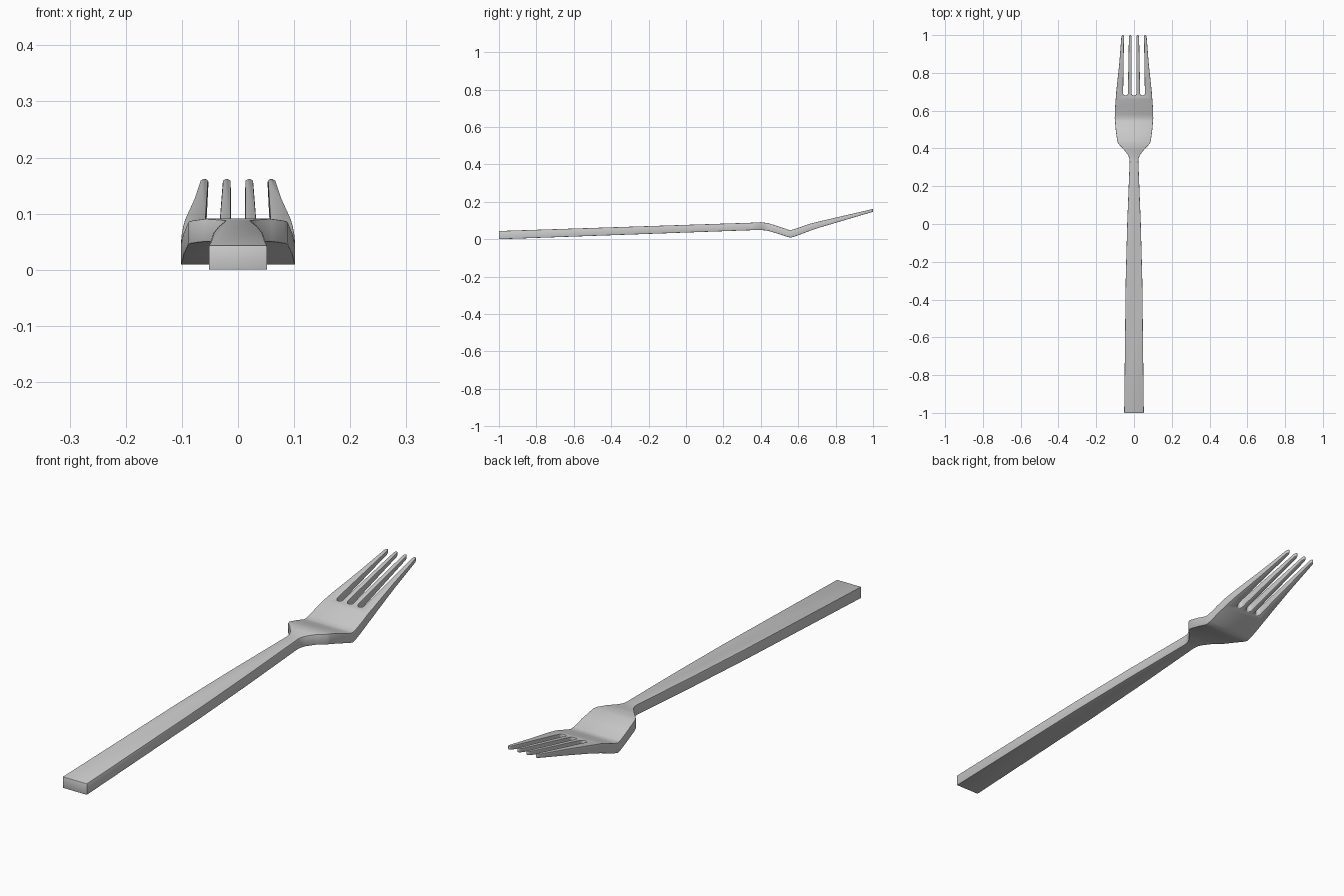
import bpy, bmesh, math

if "Cube" in bpy.data.objects:
    bpy.data.objects.remove(bpy.data.objects["Cube"])

# Side profile: y, underside z, upper z
PROFILE = [(-1, 0.003, 0.047), (0.34, 0.051, 0.091), (0.40, 0.053, 0.094),
           (0.44, 0.048, 0.089), (0.50, 0.030, 0.070), (0.545, 0.015, 0.054),
           (0.56, 0.012, 0.052), (0.58, 0.017, 0.057), (0.66, 0.047, 0.085),
           (0.72, 0.067, 0.100), (1.0, 0.150, 0.165)]

# Right half of the plan outline, from handle end to outer tine tip
SIDE = [(0.052, -1), (0.044, -0.3), (0.036, 0), (0.023, 0.33), (0.025, 0.35),
        (0.033, 0.367), (0.055, 0.395), (0.083, 0.425), (0.089, 0.44),
        (0.097, 0.50), (0.102, 0.56), (0.100, 0.62), (0.094, 0.70),
        (0.078, 0.85), (0.067, 0.99), (0.063, 1.0)]


def level(y, k):
    """Height of the underside (k=1) or upper face (k=2) at y."""
    for a, b in zip(PROFILE, PROFILE[1:]):
        if y <= b[0] + 1e-6:
            t = (y - a[0]) / (b[0] - a[0])
            return a[k] + t * (b[k] - a[k])
    return PROFILE[-1][k]


def slot(tip_r, tip_l, root_c, root_r):
    """Round-ended gap between two tines, walked from right to left."""
    pts = [(tip_r + 0.003, 1.0), (tip_r, 0.99)]
    for i in range(9):
        a = -math.pi * i / 8
        pts.append((root_c + root_r * math.cos(a), 0.692 + root_r * math.sin(a)))
    return pts + [(tip_l, 0.99), (tip_l - 0.003, 1.0)]


# Complete plan outline, mirrored about x = 0
right_slot = slot(0.053, 0.027, 0.045, 0.0125)
left_slot = [(-x, y) for x, y in reversed(right_slot)]
outline = (SIDE + right_slot + slot(0.013, -0.013, 0, 0.0125) + left_slot
           + [(-x, y) for x, y in reversed(SIDE)])

# Extrude the outline, cut it at the profile bends, then bend it
bm = bmesh.new()
base = bm.faces.new([bm.verts.new((x, y, 0)) for x, y in outline])
res = bmesh.ops.extrude_face_region(bm, geom=[base], use_keep_orig=True)
for v in res["geom"]:
    if isinstance(v, bmesh.types.BMVert):
        v.co.z = 1
for y, _, _ in PROFILE[1:-1]:
    bmesh.ops.bisect_plane(bm, geom=bm.verts[:] + bm.edges[:] + bm.faces[:],
                           plane_co=(0, y, 0), plane_no=(0, 1, 0), dist=1e-5)
for v in bm.verts:
    v.co.z = level(v.co.y, 2 if v.co.z > 0.5 else 1) - 0.003
bmesh.ops.recalc_face_normals(bm, faces=bm.faces[:])

mesh = bpy.data.meshes.new("fork")
bm.to_mesh(mesh)
bm.free()
fork = bpy.data.objects.new("fork", mesh)
bpy.context.collection.objects.link(fork)
bpy.context.view_layer.objects.active = fork
fork.select_set(True)

# Slightly softened edges
bevel = fork.modifiers.new("soft_edges", 'BEVEL')
bevel.width = 0.0025
bevel.segments = 2
bevel.limit_method = 'ANGLE'
bevel.angle_limit = math.radians(60)
bpy.ops.object.modifier_apply(modifier=bevel.name)
bpy.ops.object.shade_smooth_by_angle(angle=math.radians(35))
